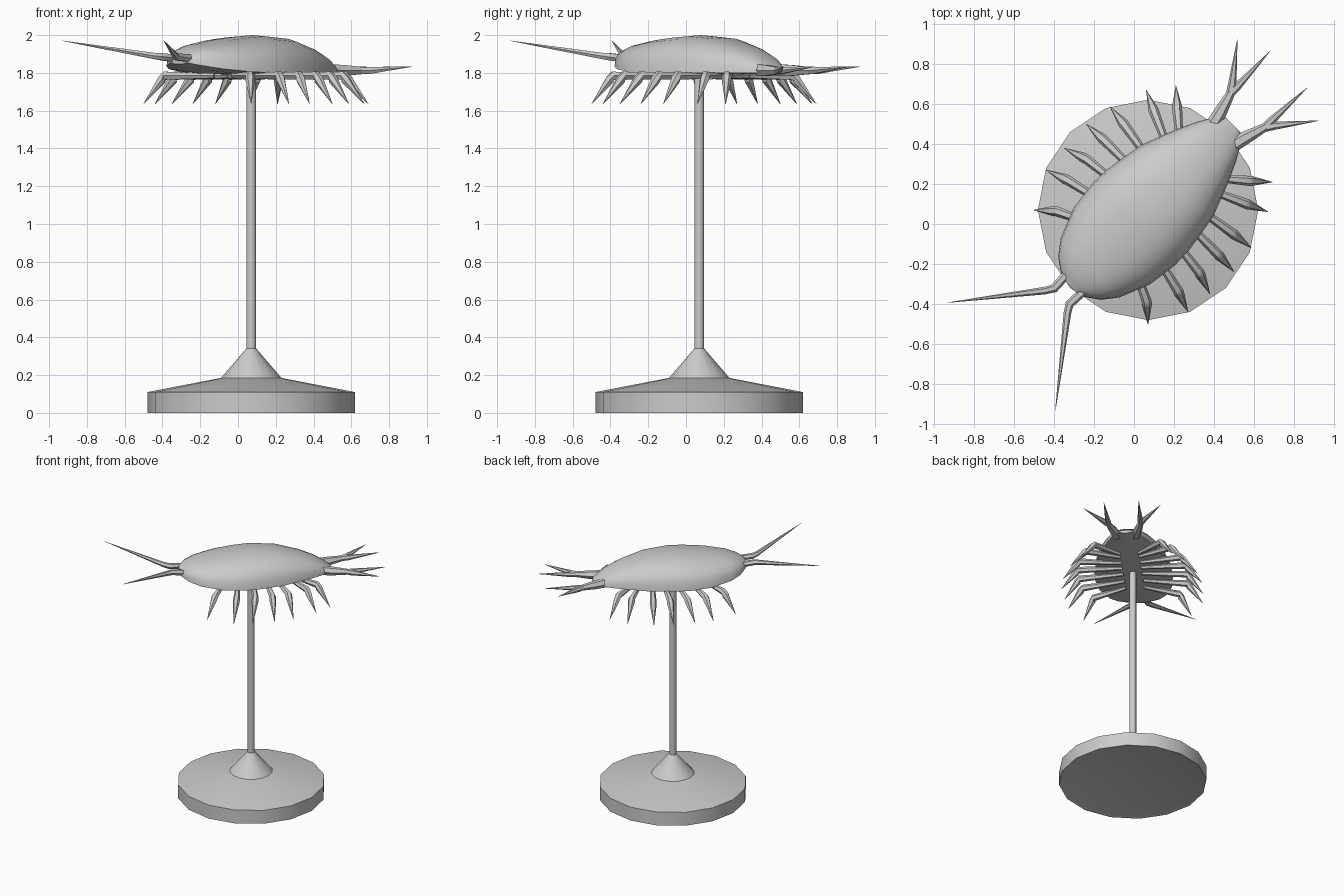
import bpy, bmesh, math
from mathutils import Vector

if "Cube" in bpy.data.objects:
    bpy.data.objects.remove(bpy.data.objects["Cube"])

grey = bpy.data.materials.new("plain grey")
grey.diffuse_color = (0.6, 0.6, 0.6, 1)
grey.use_nodes = True
grey.node_tree.nodes["Principled BSDF"].inputs["Base Color"].default_value = grey.diffuse_color
R = math.sqrt(0.5)


def diag(u, v, z):
    """u runs along the body, v across it; the body lies on the diagonal."""
    return Vector(((u - v) * R, (u + v) * R, z))


def loft(name, rings, angle=40):
    """Skin a list of equal-sized rings and cap both ends."""
    bm = bmesh.new()
    rows = [[bm.verts.new(p) for p in ring] for ring in rings]
    n = len(rows[0])
    for a, b in zip(rows, rows[1:]):
        for i in range(n):
            j = (i + 1) % n
            bm.faces.new((a[i], a[j], b[j], b[i]))
    bm.faces.new(rows[0][::-1])
    bm.faces.new(rows[-1])
    bmesh.ops.recalc_face_normals(bm, faces=bm.faces)
    me = bpy.data.meshes.new(name)
    bm.to_mesh(me)
    bm.free()
    me.materials.append(grey)
    ob = bpy.data.objects.new(name, me)
    bpy.context.collection.objects.link(ob)
    bpy.ops.object.select_all(action='DESELECT')
    ob.select_set(True)
    bpy.context.view_layer.objects.active = ob
    bpy.ops.object.shade_smooth_by_angle(angle=math.radians(angle))
    return ob


def lathe(name, profile, sides, angle=40):
    rings = [[(0.07 + r * math.cos(2 * math.pi * i / sides),
               0.07 + r * math.sin(2 * math.pi * i / sides), z)
              for i in range(sides)] for r, z in profile]
    return loft(name, rings, angle)


def limb(name, points, radii, sides=6):
    """Tapered tube through points given as (u, v, z)."""
    pts = [diag(*p) for p in points]
    rings = []
    for i, p in enumerate(pts):
        d = (pts[min(i + 1, len(pts) - 1)] - pts[max(i - 1, 0)]).normalized()
        side = d.cross(Vector((0, 0, 1))).normalized()
        up = side.cross(d)
        rings.append([p + radii[i] * (side * math.cos(2 * math.pi * k / sides)
                                      + up * math.sin(2 * math.pi * k / sides))
                      for k in range(sides)])
    return loft(name, rings, 50)


# Stand: wide foot, collar and pole
lathe("stand_base", [(0.53, 0.006), (0.55, 0), (0.55, 0.11), (0.16, 0.185)], 16)
lathe("stand_collar", [(0.16, 0.18), (0.16, 0.185), (0.027, 0.34)], 16)
lathe("stand_pole", [(0.026, 0.33), (0.026, 1.82)], 12)

# Domed shell: u, half width, top height, rim height
stations = [(-0.445, 0.06, 1.895, 1.855), (-0.42, 0.10, 1.91, 1.845),
            (-0.385, 0.15, 1.93, 1.835), (-0.31, 0.208, 1.952, 1.82),
            (-0.155, 0.27, 1.977, 1.805), (0.0, 0.29, 1.993, 1.80),
            (0.11, 0.286, 2.0, 1.80), (0.30, 0.255, 1.985, 1.80),
            (0.47, 0.19, 1.94, 1.80), (0.58, 0.14, 1.895, 1.80),
            (0.65, 0.10, 1.85, 1.80), (0.70, 0.05, 1.815, 1.80)]
rings = []
for u, w, top, rim in stations:
    ring = []
    for k in range(13):
        a = math.pi * k / 12
        c = math.cos(a)
        ring.append(diag(u, w * math.copysign(abs(c) ** 0.85, c),
                         rim + (top - rim) * max(math.sin(a), 0) ** 0.85))
    ring += [diag(u, -w * 0.5, rim - 0.008), diag(u, w * 0.5, rim - 0.008)]
    rings.append(ring)
loft("body_shell", rings, 50)

# Legs: shell-edge u, knee u and v, tip u and v
legs = [(-0.18, -0.23, 0.32, -0.304, 0.403), (-0.05, -0.08, 0.39, -0.12, 0.502),
        (0.085, 0.06, 0.40, 0.021, 0.516), (0.20, 0.19, 0.40, 0.184, 0.523),
        (0.297, 0.315, 0.38, 0.33, 0.50), (0.41, 0.465, 0.32, 0.516, 0.43),
        (0.474, 0.555, 0.25, 0.636, 0.34)]
for s, tag in ((1, "left"), (-1, "right")):
    for i, (eu, ku, kv, tu, tv) in enumerate(legs, 1):
        root = 0.15 + (eu - 0.15) * 0.78
        limb(f"leg_{tag}_{i}",
             [(root, s * 0.07, 1.785), (ku, s * kv, 1.785),
              (ku + (tu - ku) * 0.12, s * (kv + (tv - kv) * 0.12), 1.765),
              (tu, s * tv, 1.635)], [0.014, 0.025, 0.026, 0.001])

    # Long feelers at the head
    limb(f"feeler_{tag}",
         [(-0.40, s * 0.06, 1.875), (-0.51, s * 0.055, 1.885),
          (-0.55, s * 0.08, 1.89), (-0.935, s * 0.38, 1.97)],
         [0.022, 0.022, 0.019, 0.001])

    # Forked tail prongs
    limb(f"tail_stem_{tag}", [(0.62, s * 0.07, 1.815), (0.70, s * 0.09, 1.813),
                              (0.82, s * 0.125, 1.812)], [0.035, 0.033, 0.02])
    for j, (tu, tv) in enumerate(((1.015, 0.286), (1.09, 0.13)), 1):
        limb(f"tail_prong_{tag}_{j}",
             [(0.79, s * 0.118, 1.812), (0.84, s * (0.118 + (tv - 0.118) * 0.17), 1.813),
              (tu, s * tv, 1.833)], [0.018, 0.021, 0.001])
